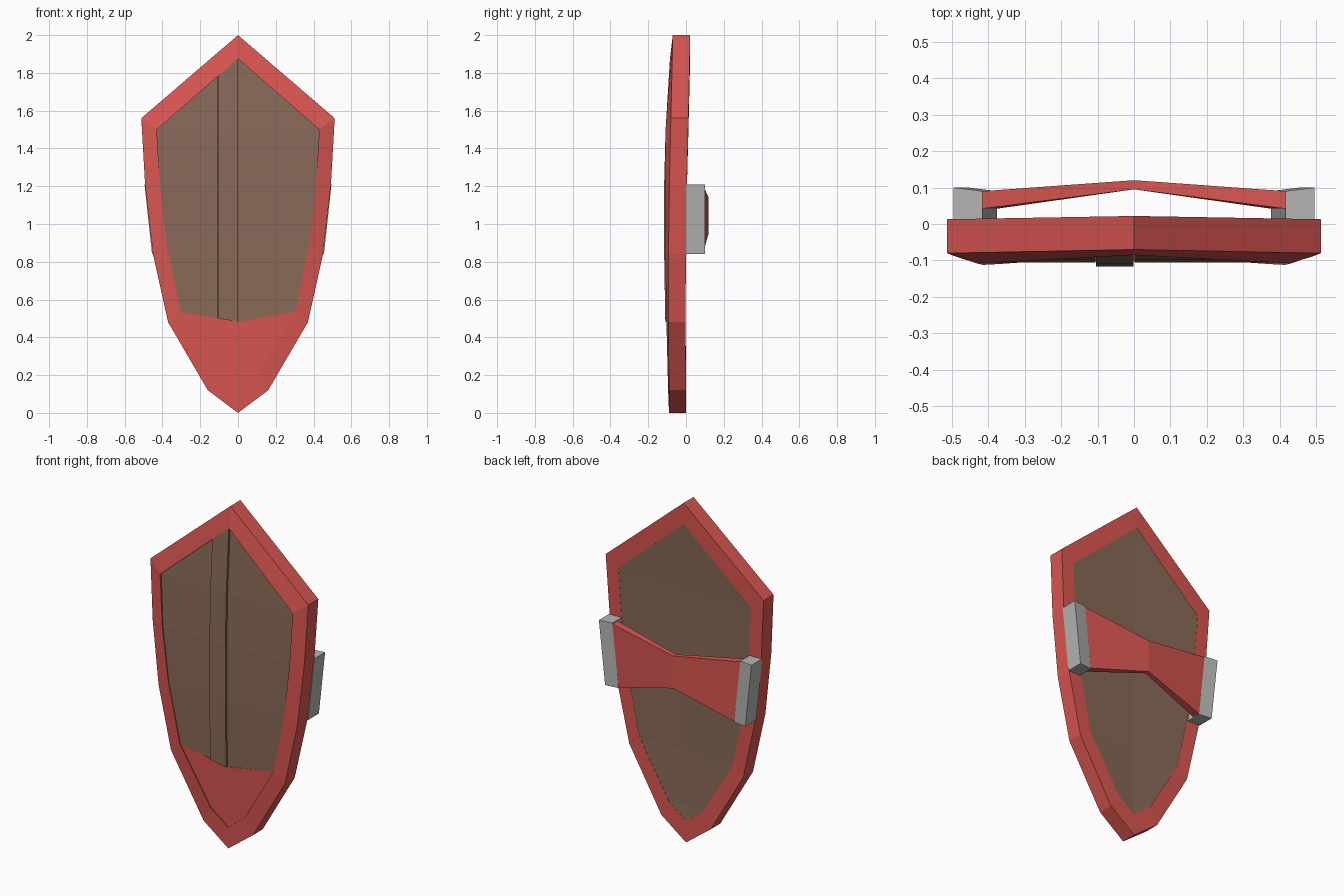
import bpy, bmesh

if "Cube" in bpy.data.objects:
    bpy.data.objects.remove(bpy.data.objects["Cube"])


def material(name, rgb):
    m = bpy.data.materials.new(name)
    m.diffuse_color = (*rgb, 1)
    m.use_nodes = True
    m.node_tree.nodes["Principled BSDF"].inputs["Base Color"].default_value = m.diffuse_color
    return m


RED = material("red", (0.70, 0.093, 0.083))
BROWN = material("brown wood", (0.25, 0.144, 0.098))
GREY = material("grey metal", (0.46, 0.46, 0.45))


def finish(bm, name, mat):
    bmesh.ops.recalc_face_normals(bm, faces=bm.faces[:])
    me = bpy.data.meshes.new(name)
    bm.to_mesh(me)
    bm.free()
    me.materials.append(mat)
    ob = bpy.data.objects.new(name, me)
    bpy.context.collection.objects.link(ob)
    return ob


def loft(name, mat, rings, closed=False):
    """Skin matching rings of points; cap the ends unless closed."""
    bm = bmesh.new()
    vs = [[bm.verts.new(p) for p in r] for r in rings]
    n, k = len(vs), len(vs[0])
    for i in range(n if closed else n - 1):
        a, b = vs[i], vs[(i + 1) % n]
        for j in range(k):
            bm.faces.new((a[j], a[(j + 1) % k], b[(j + 1) % k], b[j]))
    if not closed:
        bm.faces.new(vs[0])
        bm.faces.new(vs[-1])
    return finish(bm, name, mat)


def both_sides(pts):
    """Mirror a half outline that starts and ends on x = 0."""
    return pts + [(-p[0], *p[1:]) for p in pts[-2:0:-1]]


# Half outlines: outer (x, z, front y, back y) and inner (x, z, front y)
outer = both_sides([(0, 2, -.07, .022), (.512, 1.56, -.08, .013), (.492, 1.21, -.088, .005),
                    (.45, .84, -.093, 0), (.37, .48, -.093, -.003), (.16, .12, -.09, 0),
                    (0, 0, -.09, 0)])
inner = both_sides([(0, 1.875, -.085), (.43, 1.50, -.108), (.413, 1.2, -.112),
                    (.375, .88, -.11), (.303, .535, -.105), (.11, .21, -.097),
                    (0, .127, -.095)])

# Rim
loft("rim", RED, [[(o[0], o[2], o[1]), (i[0], i[2], i[1]), (i[0], o[3], i[1]), (o[0], o[3], o[1])]
                  for o, i in zip(outer, inner)], closed=True)


def cut(bm, co, no, clear_outer=False, clear_inner=False):
    bmesh.ops.bisect_plane(bm, geom=bm.verts[:] + bm.edges[:] + bm.faces[:], plane_co=co,
                           plane_no=no, clear_outer=clear_outer, clear_inner=clear_inner)


def thicken(bm, depth):
    res = bmesh.ops.extrude_face_region(bm, geom=bm.faces[:], use_keep_orig=True)
    for v in res["geom"]:
        if isinstance(v, bmesh.types.BMVert):
            v.co.y += depth


def bow(z):
    """Front depth of the wood, receding towards the top and bottom."""
    keys = [(0, -.09), (.5, -.106), (.86, -.112), (1.2, -.112), (1.5, -.104), (2, -.072)]
    for (a, ya), (b, yb) in zip(keys, keys[1:]):
        if z <= b:
            return ya + (yb - ya) * (z - a) / (b - a)


# Front planks, each set at its own depth, the outer ones sunk into the rim
for name, x0, x1, off in (("left_plank", -.6, -.106, .007), ("middle_plank", -.104, -.001, -.004),
                          ("right_plank", .001, .6, .007)):
    bm = bmesh.new()
    bm.faces.new([bm.verts.new((i[0], 0, i[1])) for i in inner])
    cut(bm, (x0, 0, 0), (1, 0, 0), clear_inner=True)
    cut(bm, (x1, 0, 0), (1, 0, 0), clear_outer=True)
    cut(bm, (0, 0, .482), (0, 0, 1), clear_inner=True)
    for s in (-1, 1):
        cut(bm, (0, 0, .482), (-s * .053, 0, .303))
    below = [f for f in bm.faces if f.calc_center_median().z < .482 + .175 * abs(f.calc_center_median().x)]
    bmesh.ops.delete(bm, geom=below, context="FACES")
    for z in (.86, 1.2, 1.5):
        cut(bm, (0, 0, z), (0, 0, 1))
    for v in bm.verts:
        v.co.y = bow(v.co.z) + off
    thicken(bm, .03)
    finish(bm, name, BROWN)

# Red plate over the lower tip, slightly sunk
bm = bmesh.new()
tip = inner[4:9] + [(0, .482, -.108)]
bm.faces.new([bm.verts.new((x, y + .006, z)) for x, z, y in tip])
cut(bm, (0, 0, 0), (1, 0, 0))
bmesh.ops.triangulate(bm, faces=bm.faces[:])
thicken(bm, .03)
finish(bm, "tip_plate", RED)

# Wooden back, meeting the rim and dipping slightly along the centre
bm = bmesh.new()
edge = [(i[0], o[3] - .001, i[1]) for i, o in zip(inner, outer)]
side = edge[1:6]
mid = [bm.verts.new((0, y - .006, z)) for _, y, z in side]
top, bottom = bm.verts.new(edge[0]), bm.verts.new(edge[6])
for s in (1, -1):
    vs = [bm.verts.new((s * x, y, z)) for x, y, z in side]
    bm.faces.new((top, vs[0], mid[0]))
    bm.faces.new((bottom, mid[-1], vs[-1]))
    for j in range(4):
        bm.faces.new((mid[j], vs[j], vs[j + 1], mid[j + 1]))
thicken(bm, -.04)
finish(bm, "back_board", BROWN)


# Arm strap: tall at the ends, narrow and raised in the middle
def strap_ring(xt, xb, y0, y1, z0, z1):
    return [(xb, y0, z0), (xb, y1, z0), (xt, y1, z1), (xt, y0, z1)]


loft("arm_strap", RED, [strap_ring(-.415, -.375, .042, .09, .845, 1.205),
                        strap_ring(0, 0, .095, .12, .95, 1.14),
                        strap_ring(.415, .375, .042, .09, .845, 1.205)])

# Metal mounts, leaning with the edge of the shield
for side_name, s in (("left", -1), ("right", 1)):
    loft(side_name + "_strap_mount", GREY,
         [[(s * (x - d), y, z) for x, y in ((.415, -.01), (.415, .09), (.495, .1), (.495, 0))]
          for z, d in ((.84, .04), (1.21, 0))])
